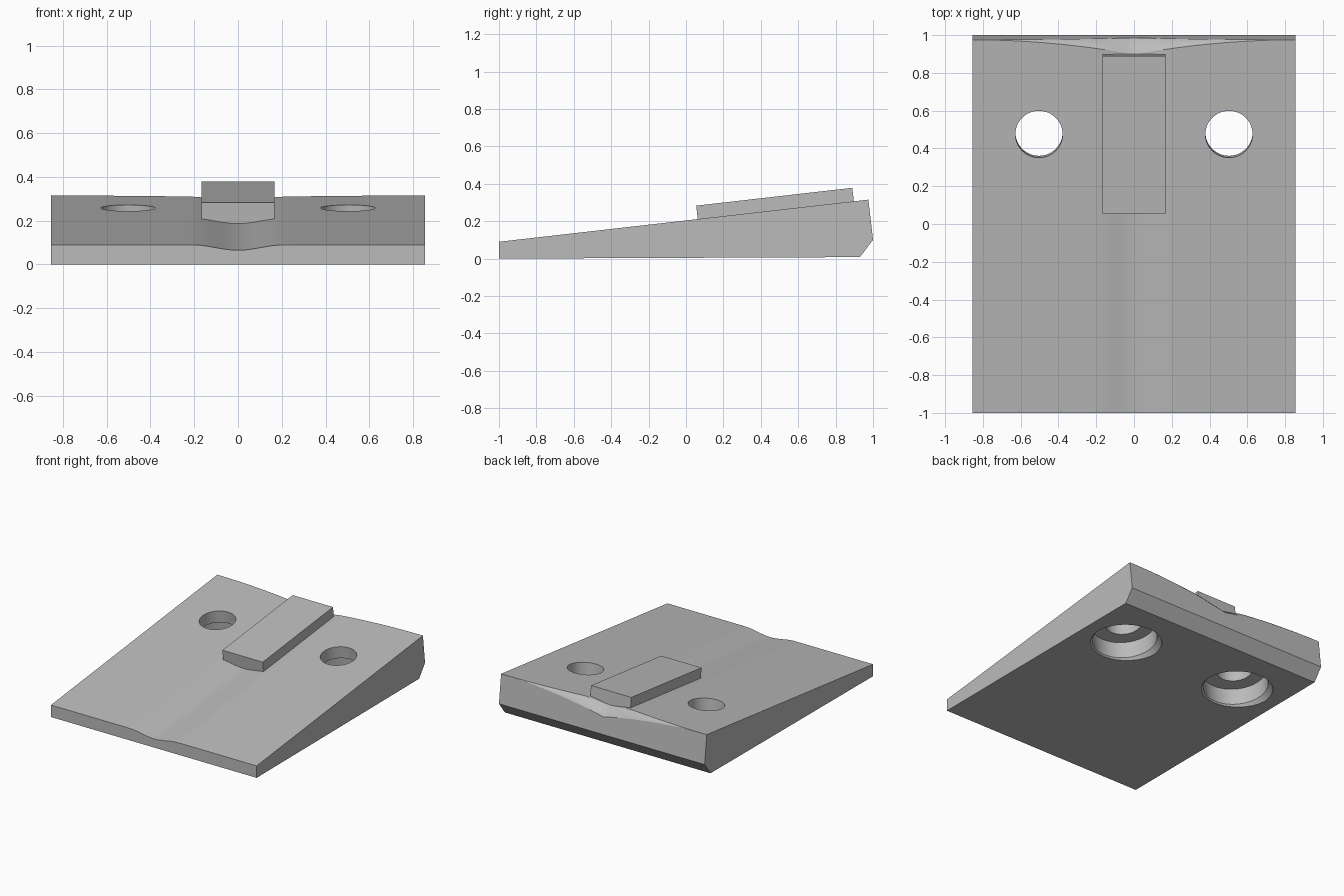
import bpy, bmesh, math
from mathutils import Matrix, Vector

if "Cube" in bpy.data.objects:
    bpy.data.objects.remove(bpy.data.objects["Cube"])

HALF_W = 0.855
SLOPE = 0.114
TILT = math.atan(SLOPE)
STEPS = 48

grey = bpy.data.materials.new("plain grey")
grey.use_nodes = True
grey.diffuse_color = (0.5, 0.5, 0.5, 1)
grey.node_tree.nodes["Principled BSDF"].inputs["Base Color"].default_value = (0.5, 0.5, 0.5, 1)


def make_object(name, bm):
    bmesh.ops.recalc_face_normals(bm, faces=bm.faces)
    mesh = bpy.data.meshes.new(name)
    bm.to_mesh(mesh)
    bm.free()
    mesh.materials.append(grey)
    obj = bpy.data.objects.new(name, mesh)
    bpy.context.collection.objects.link(obj)
    return obj


def top_z(y):
    return 0.09 + SLOPE * (y + 1)


def section(x):
    """Side profile at x: sloped top with centre groove and scooped rear edge."""
    t = abs(x)
    groove = 0.0125 * (1 + math.cos(math.pi * t / 0.21)) if t < 0.21 else 0
    scoop = (1 - t / HALF_W) ** 2
    ridge_y = 0.975 - 0.078 * scoop
    ridge = Vector((ridge_y, top_z(ridge_y) - groove))
    drop = 0.09 * scoop
    low = Vector((0.975 + drop * 0.116, top_z(0.975) - drop))
    corner = (ridge + low) / 2 + Vector((0.08, 0.09)) * scoop * 0.12
    pts = [Vector((-1, 0)), Vector((-1, top_z(-1) - groove))]
    for i in range(7):
        s = i / 6
        pts.append(ridge * (1 - s) ** 2 + corner * 2 * s * (1 - s) + low * s * s)
    return pts + [Vector((1, 0.1)), Vector((0.93, 0.008))]


# Wedge body, lofted across its width
bm = bmesh.new()
rows = []
for i in range(STEPS + 1):
    x = HALF_W * (2 * i / STEPS - 1)
    rows.append([bm.verts.new((x, p.x, p.y)) for p in section(x)])
for a, b in zip(rows, rows[1:]):
    for j in range(len(a)):
        k = (j + 1) % len(a)
        bm.faces.new((a[j], a[k], b[k], b[j]))
bm.faces.new(rows[0])
bm.faces.new(rows[-1])
bmesh.ops.remove_doubles(bm, verts=bm.verts, dist=0.0001)
bmesh.ops.triangulate(bm, faces=bm.faces)
wedge = make_object("wedge_plate", bm)


# Stepped screw holes, square to the sloped top, with a chamfered mouth below
def hole_cutter(side):
    outline = [(0.125, 0.1), (0.125, -0.09), (0.225, -0.09),
               (0.225, -0.218), (0.255, -0.255), (0.255, -0.4)]
    bm = bmesh.new()
    n = 48
    rings = [[bm.verts.new((r * math.cos(math.tau * i / n), r * math.sin(math.tau * i / n), z))
              for i in range(n)] for r, z in outline]
    for a, b in zip(rings, rings[1:]):
        for i in range(n):
            k = (i + 1) % n
            bm.faces.new((a[i], a[k], b[k], b[i]))
    bm.faces.new(rings[0])
    bm.faces.new(rings[-1])
    place = Matrix.Translation((side * 0.503, 0.475, top_z(0.475))) @ Matrix.Rotation(TILT, 4, 'X')
    bmesh.ops.transform(bm, matrix=place, verts=bm.verts)
    cutter = make_object("hole_cutter", bm)
    cutter.hide_render = True
    return cutter


bpy.context.view_layer.objects.active = wedge
for side in (-1, 1):
    cutter = hole_cutter(side)
    mod = wedge.modifiers.new("screw_hole", 'BOOLEAN')
    mod.operation = 'DIFFERENCE'
    mod.solver = 'EXACT'
    mod.object = cutter
    bpy.ops.object.modifier_apply(modifier=mod.name)
    bpy.data.objects.remove(cutter)

bpy.ops.object.select_all(action='DESELECT')
wedge.select_set(True)
bpy.ops.object.shade_smooth_by_angle(angle=math.radians(24))

# Raised guide block, seated in the groove
bm = bmesh.new()
bmesh.ops.create_cube(bm, size=1)
place = (Matrix.Translation((0, 0.48, top_z(0.48))) @ Matrix.Rotation(TILT, 4, 'X')
         @ Matrix.Translation((0, 0, 0.02)) @ Matrix.Diagonal((0.335, 0.84, 0.105, 1)))
bmesh.ops.transform(bm, matrix=place, verts=bm.verts)
make_object("guide_block", bm)
